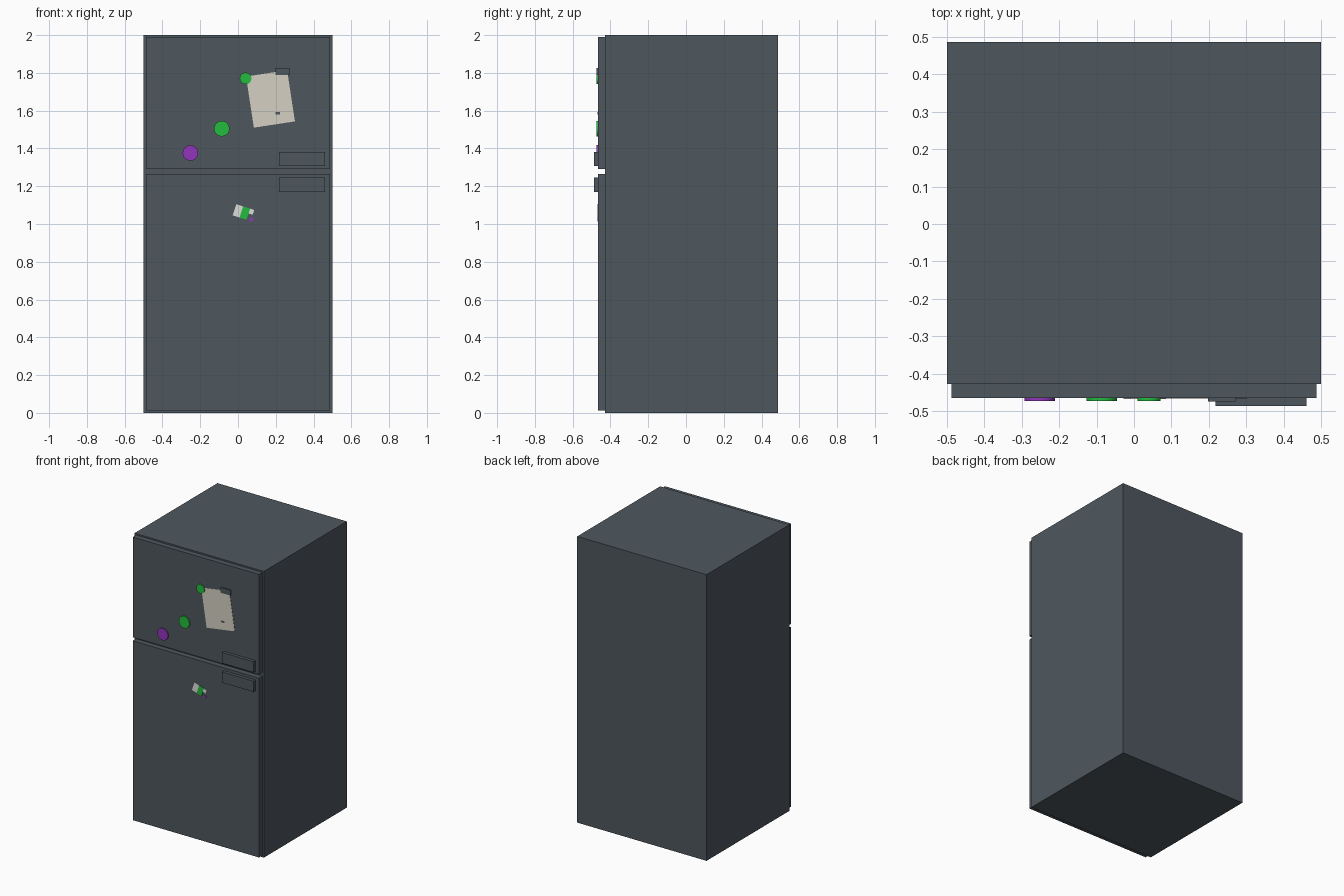
import bpy, math
from mathutils import Matrix, Vector

if "Cube" in bpy.data.objects:
    bpy.data.objects.remove(bpy.data.objects["Cube"])


def material(name, rgb):
    m = bpy.data.materials.new(name)
    m.diffuse_color = (*rgb, 1)
    m.use_nodes = True
    m.node_tree.nodes["Principled BSDF"].inputs["Base Color"].default_value = m.diffuse_color
    return m


STEEL = material("slate_grey", (0.076, 0.095, 0.113))
GREEN = material("green", (0.017, 0.5, 0.048))
PURPLE = material("purple", (0.29, 0.036, 0.5))
PAPER = material("cream_paper", (0.66, 0.63, 0.55))
WHITE = material("white", (0.72, 0.72, 0.70))

DOOR_Y = -0.465  # front plane of the doors


def box(name, lo, hi, mat, angle=0.0, pivot=None):
    """Box between two corners, turned in the front plane about a pivot (x, z)."""
    lo, hi = Vector(lo), Vector(hi)
    bpy.ops.mesh.primitive_cube_add(size=1)
    ob = bpy.context.object
    ob.name = name
    size = hi - lo
    ob.data.transform(Matrix.Translation((lo + hi) / 2) @ Matrix.Diagonal((*size, 1)))
    if pivot:
        p = Vector((pivot[0], 0, pivot[1]))
        ob.data.transform(Matrix.Translation(p) @ Matrix.Rotation(math.radians(angle), 4, 'Y'))
    ob.data.materials.append(mat)
    return ob


def magnet(name, x, z, r, mat):
    bpy.ops.mesh.primitive_cylinder_add(vertices=32, radius=r, depth=0.008,
                                        location=(x, DOOR_Y - 0.004, z),
                                        rotation=(math.pi / 2, 0, 0))
    ob = bpy.context.object
    ob.name = name
    ob.data.materials.append(mat)
    bpy.ops.object.shade_smooth_by_angle(angle=math.radians(30))


# cabinet
box("cabinet", (-0.5, -0.428, 0), (0.5, 0.487, 2), STEEL)

# doors and handles: name, door bottom, door top, handle bottom, handle top
for name, z0, z1, h0, h1 in (("freezer", 1.29, 1.99, 1.306, 1.381),
                             ("fridge", 0.012, 1.265, 1.17, 1.245)):
    box(name + "_door", (-0.488, DOOR_Y, z0), (0.488, -0.428, z1), STEEL)
    box(name + "_handle", (0.218, -0.487, h0), (0.461, DOOR_Y, h1), STEEL)

# round magnets
magnet("purple_magnet", -0.252, 1.376, 0.041, PURPLE)
magnet("green_magnet_large", -0.086, 1.505, 0.041, GREEN)
magnet("green_magnet_small", 0.04, 1.771, 0.031, GREEN)

# tilted sheet of paper with a dark clip and small mark
box("paper_sheet", (-0.11, DOOR_Y - 0.002, -0.137), (0.11, DOOR_Y, 0.137), PAPER, -8.7, (0.172, 1.662))
box("paper_clip", (0.198, DOOR_Y - 0.009, 1.788), (0.272, DOOR_Y, 1.825), STEEL)
box("paper_mark", (0.198, DOOR_Y - 0.003, 1.58), (0.222, DOOR_Y, 1.592), STEEL)

# tilted little card made of strips: name, x0, x1, z0, z1, colour
for name, x0, x1, z0, z1, mat in (("card_left", -0.05, -0.012, -0.031, 0.031, WHITE),
                                  ("card_stripe", -0.012, 0.027, -0.031, 0.031, GREEN),
                                  ("card_right", 0.027, 0.05, 0.004, 0.031, WHITE),
                                  ("card_tab", 0.042, 0.06, -0.031, -0.012, PURPLE)):
    box(name, (x0, DOOR_Y - 0.003, z0), (x1, DOOR_Y, z1), mat, 18, (0.029, 1.06))
